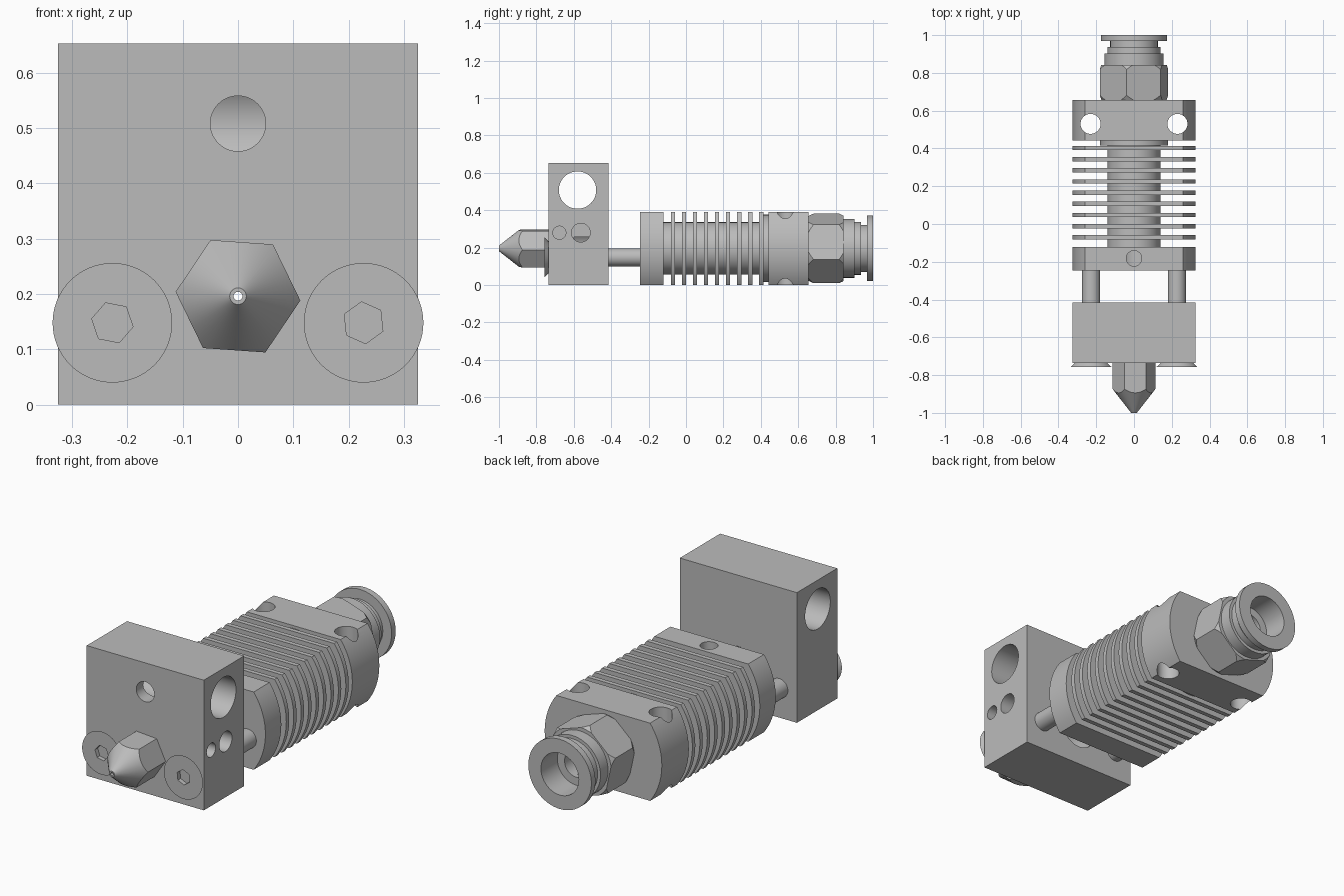
import bpy, bmesh, math

old = bpy.data.objects.get("Cube")
if old:
    bpy.data.objects.remove(old, do_unlink=True)

grey = bpy.data.materials.new("metal grey")
grey.use_nodes = True
GREY = (0.5, 0.5, 0.5, 1)
grey.diffuse_color = GREY
grey.node_tree.nodes["Principled BSDF"].inputs["Base Color"].default_value = GREY

AXIS_Z = 0.196   # height of the filament path
SCREW_X, SCREW_Z = 0.227, 0.148


def finish(name, bm):
    bmesh.ops.recalc_face_normals(bm, faces=bm.faces)
    mesh = bpy.data.meshes.new(name)
    bm.to_mesh(mesh)
    bm.free()
    mesh.materials.append(grey)
    obj = bpy.data.objects.new(name, mesh)
    bpy.context.collection.objects.link(obj)
    return obj


def lathe(name, profile, x=0, z=AXIS_Z, sides=64, turn=0, hollow=False):
    """Spin (y, radius) points about a line along y; hollow joins last to first."""
    bm = bmesh.new()
    rings = []
    for y, r in profile:
        angles = [turn + math.tau * i / sides for i in range(sides)]
        rings.append([bm.verts.new((x + r * math.cos(a), y, z + r * math.sin(a))) for a in angles])
    pairs = list(zip(rings, rings[1:]))
    if hollow:
        pairs.append((rings[-1], rings[0]))
    else:
        bm.faces.new(rings[0])
        bm.faces.new(rings[-1])
    for a, b in pairs:
        for i in range(sides):
            j = (i + 1) % sides
            bm.faces.new((a[i], a[j], b[j], b[i]))
    return finish(name, bm)


def rod(y0, y1, r, x=0, z=AXIS_Z, sides=48, turn=0):
    return lathe("rod", [(y0, r), (y1, r)], x, z, sides, math.radians(turn))


def drill(axis, start, end, r, u, v):
    """Cylinder along x (u, v = y, z) or along z (u, v = x, y)."""
    obj = rod(start, end, r, 0, 0)
    for vert in obj.data.vertices:
        a, along, b = vert.co
        vert.co = (along, u + a, v + b) if axis == "x" else (u + a, v + b, along)
    bm = bmesh.new()
    bm.from_mesh(obj.data)
    bmesh.ops.recalc_face_normals(bm, faces=bm.faces)
    bm.to_mesh(obj.data)
    bm.free()
    return obj


def combine(obj, operation, *tools):
    for tool in tools:
        mod = obj.modifiers.new("cut", "BOOLEAN")
        mod.operation, mod.solver, mod.object = operation, "EXACT", tool
        bpy.context.view_layer.objects.active = obj
        bpy.ops.object.modifier_apply(modifier=mod.name)
        bpy.data.objects.remove(tool, do_unlink=True)


def smooth(obj):
    bpy.ops.object.select_all(action="DESELECT")
    obj.select_set(True)
    bpy.context.view_layer.objects.active = obj
    bpy.ops.object.shade_smooth_by_angle(angle=math.radians(25))


# Heater block with its cartridge, sensor and nozzle holes
bm = bmesh.new()
bmesh.ops.create_cube(bm, size=1)
for v in bm.verts:
    v.co = (v.co.x * 0.65, v.co.y * 0.32 - 0.575, (v.co.z + 0.5) * 0.653)
block = finish("heater_block", bm)
combine(block, "DIFFERENCE",
        drill("x", -0.5, 0.5, 0.1, -0.58, 0.508),
        rod(-0.8, -0.58, 0.05, z=0.508),
        drill("x", 0.08, 0.5, 0.035, -0.677, 0.28),
        drill("x", 0.08, 0.5, 0.05, -0.562, 0.28),
        rod(-0.6, -0.3, 0.1),
        rod(-0.8, -0.55, 0.03))
smooth(block)

# Nozzle: hexagon trimmed by a cone, bored through
nozzle = rod(-1.1, -0.735, 0.113, sides=6, turn=-4)
combine(nozzle, "INTERSECT",
        lathe("cone", [(-1, 0.015), (-0.868, 0.118), (-0.7, 0.118)], sides=96))
combine(nozzle, "DIFFERENCE", rod(-1.1, -0.7, 0.008, sides=24))
nozzle.name = "nozzle"
smooth(nozzle)

# Countersunk screws joining the heater block to the heatsink
for side, name, turn in ((-1, "right_screw", -11), (1, "left_screw", 36)):
    screw = lathe(name, [(-0.757, 0.108), (-0.7, 0.048), (-0.2, 0.048)], side * SCREW_X, SCREW_Z)
    socket = lathe("socket", [(-0.8, 0.038), (-0.72, 0.038), (-0.705, 0.001)],
                   side * SCREW_X, SCREW_Z, 6, math.radians(turn))
    combine(screw, "DIFFERENCE", socket)
    smooth(screw)

# Heatsink slabs: round section with flat top and bottom
R, HALF = 0.325, 0.195
edge = math.asin(HALF / R)
arc = [edge * (i / 12 - 1) for i in range(25)]
section = [(R * math.cos(a), R * math.sin(a)) for a in arc]
section += [(-x, -z) for x, z in section]
slabs = [(-0.247, -0.121), (0.442, 0.656)]
slabs += [(y - 0.0115, y + 0.0115) for y in (-0.07 + 0.059 * i for i in range(9))]
bm = bmesh.new()
for y0, y1 in slabs:
    ends = [[bm.verts.new((x, y, HALF + z)) for x, z in section] for y in (y0, y1)]
    for ring in ends:
        bm.faces.new(ring)
    for i in range(len(section)):
        j = (i + 1) % len(section)
        bm.faces.new((ends[0][i], ends[0][j], ends[1][j], ends[1][i]))
sink = finish("heatsink", bm)
combine(sink, "UNION",
        lathe("core", [(-0.2, 0.14), (0.415, 0.14), (0.415, 0.18), (0.55, 0.18)]))
combine(sink, "DIFFERENCE",
        rod(-0.4, 0, 0.09), rod(-0.1, 0.8, 0.06),
        drill("z", -0.1, 0.5, 0.053, -0.23, 0.53),
        drill("z", -0.1, 0.5, 0.053, 0.23, 0.53),
        drill("z", 0.22, 0.5, 0.041, 0, -0.182))
smooth(sink)

# Tube fitting: chamfered hexagon nut and stepped release collar
nut = rod(0.656, 0.842, 0.19, sides=6, turn=42)
combine(nut, "INTERSECT",
        lathe("chamfer", [(0.65, 0.17), (0.685, 0.192), (0.815, 0.192), (0.85, 0.17)]))
combine(nut, "DIFFERENCE", rod(0.6, 0.9, 0.065))
nut.name = "fitting_nut"
smooth(nut)
collar = lathe("release_collar", [
    (0.835, 0.157), (0.902, 0.157), (0.902, 0.141), (0.936, 0.141), (0.936, 0.126),
    (0.968, 0.126), (0.968, 0.175), (1, 0.175), (1, 0.105), (0.87, 0.105),
    (0.87, 0.065), (0.835, 0.065)], hollow=True)
smooth(collar)
